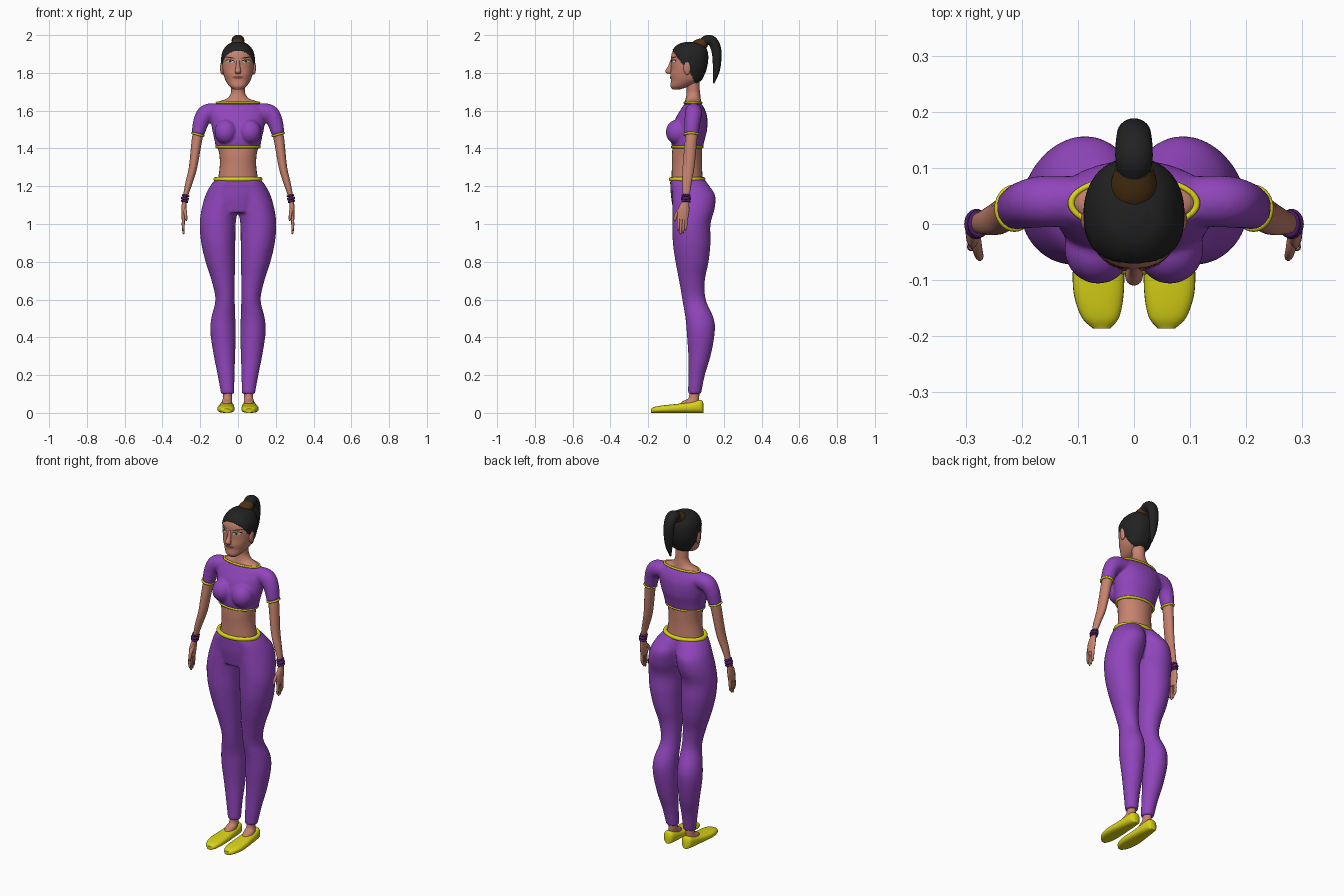
import bpy, bmesh, math
from mathutils import Vector, Matrix
from mathutils.bvhtree import BVHTree

if "Cube" in bpy.data.objects:
    bpy.data.objects.remove(bpy.data.objects["Cube"])

X, Y, Z = Vector((1, 0, 0)), Vector((0, 1, 0)), Vector((0, 0, 1))


def material(name, r, g, b):
    m = bpy.data.materials.new(name)
    m.diffuse_color = (r, g, b, 1)
    m.use_nodes = True
    m.node_tree.nodes["Principled BSDF"].inputs["Base Color"].default_value = m.diffuse_color
    return m


SKIN = material("skin", 0.57, 0.225, 0.155)
PURPLE = material("purple cloth", 0.28, 0.06, 0.5)
YELLOW = material("yellow trim", 0.70, 0.66, 0.008)
HAIR = material("black hair", 0.016, 0.016, 0.016)
BROWN = material("brown hair tie", 0.07, 0.03, 0.006)
BANGLE = material("dark purple bracelet", 0.075, 0.012, 0.13)
EYE = material("pale eye", 0.65, 0.62, 0.35)
LIPS = material("lips", 0.27, 0.07, 0.055)


def spline(rows, sub=6):
    """Catmull-Rom through rows of numbers."""
    v = [Vector(r) for r in rows]
    v = [v[0] * 2 - v[1]] + v + [v[-1] * 2 - v[-2]]
    out = []
    for i in range(1, len(v) - 2):
        a, b, c, d = v[i - 1:i + 3]
        for k in range(sub):
            t = k / sub
            out.append((b * 2 + (c - a) * t + (a * 2 - b * 5 + c * 4 - d) * t * t
                        + (b * 3 - a - c * 3 + d) * t ** 3) * 0.5)
    return out + [v[-2]]


def tube(bm, rows, plane=None, ref=Y, side=1, e=2.0, n=28, sub=6):
    """Loft of rows (x, y, z, a, b), in a fixed plane or square to the path."""
    pts = spline(rows, sub)
    loops = []
    for i, p in enumerate(pts):
        if plane:
            u, w = plane
        else:
            t = (pts[min(i + 1, len(pts) - 1)] - pts[max(i - 1, 0)])
            t = Vector(t[:3]).normalized()
            u = ref.cross(t).normalized()
            w = t.cross(u)
        ring = []
        for k in range(n):
            c, s = math.cos(math.tau * k / n), math.sin(math.tau * k / n)
            c = math.copysign(abs(c) ** (2 / e), c)
            s = math.copysign(abs(s) ** (2 / e), s)
            q = Vector(p[:3]) + u * (c * max(p[3], 0.002)) + w * (s * max(p[4], 0.002))
            ring.append(bm.verts.new((q.x * side, q.y, q.z)))
        loops.append(ring)
    for r0, r1 in zip(loops, loops[1:]):
        for k in range(n):
            bm.faces.new((r0[k], r0[k - 1], r1[k - 1], r1[k]))
    bm.faces.new(loops[0])
    bm.faces.new(loops[-1])


def box_rows(rows):
    """Rows (z, x0, x1, y0, y1) to centre and half sizes."""
    return [((a + b) / 2, (c + d) / 2, z, (b - a) / 2, (d - c) / 2) for z, a, b, c, d in rows]


def ball(bm, pos, size):
    m = Matrix.Translation(pos) @ Matrix.Diagonal((*size, 1))
    bmesh.ops.create_uvsphere(bm, u_segments=24, v_segments=14, radius=1, matrix=m)


def band(bm, pos, a, b, r, tilt=0, side=1, n=48):
    """Elliptical ring of round section, tilted about y."""
    rot = Matrix.Rotation(tilt, 3, 'Y')
    loops = []
    for i in range(n):
        t = math.tau * i / n
        loop = []
        for k in range(8):
            s = math.tau * k / 8
            d = r * math.cos(s)
            q = rot @ Vector(((a + d) * math.cos(t), (b + d) * math.sin(t), r * math.sin(s)))
            q += Vector(pos)
            loop.append(bm.verts.new((q.x * side, q.y, q.z)))
        loops.append(loop)
    for i in range(n):
        for k in range(8):
            bm.faces.new((loops[i - 1][k - 1], loops[i][k - 1], loops[i][k], loops[i - 1][k]))


def finish(name, bm, *mats, voxel=0, smooth=6):
    bmesh.ops.recalc_face_normals(bm, faces=bm.faces)
    me = bpy.data.meshes.new(name)
    bm.to_mesh(me)
    bm.free()
    for m in mats:
        me.materials.append(m)
    me.shade_smooth()
    me.set_sharp_from_angle(angle=math.radians(50))
    ob = bpy.data.objects.new(name, me)
    bpy.context.collection.objects.link(ob)
    if voxel:  # blend overlapping volumes into one garment
        rm = ob.modifiers.new("blend", 'REMESH')
        rm.mode, rm.voxel_size, rm.use_smooth_shade = 'VOXEL', voxel, True
        sm = ob.modifiers.new("soften", 'SMOOTH')
        sm.factor, sm.iterations = 0.5, smooth
    return ob


# Trousers: two legs and a pelvis
LEG = [(.10, .02, .09, .01, .08), (.2, .018, .108, .012, .10), (.3, .015, .128, .012, .13),
       (.42, .012, .146, .004, .152), (.5, .014, .142, -.003, .147), (.6, .017, .12, -.02, .105),
       (.7, .017, .14, -.037, .10), (.8, .015, .172, -.056, .12), (.9, .014, .195, -.07, .13),
       (1.0, .012, .203, -.073, .13), (1.08, .0, .193, -.073, .152), (1.15, -.01, .173, -.072, .155),
       (1.2, -.02, .148, -.076, .125), (1.235, -.03, .122, -.08, .1)]
PELVIS = [(1.06, -.1, .1, -.066, .08), (1.15, -.15, .15, -.08, .1), (1.235, -.122, .122, -.085, .095)]
bm = bmesh.new()
for s in (1, -1):
    tube(bm, box_rows(LEG), (X, Y), side=s)
tube(bm, box_rows(PELVIS), (X, Y))
finish("trousers", bm, PURPLE, voxel=0.008)

# Cropped top: chest, bust and sleeves
CHEST = [(1.405, -.118, .118, -.075, .09), (1.45, -.126, .126, -.08, .1), (1.5, -.137, .137, -.075, .112),
         (1.56, -.147, .147, -.055, .113), (1.6, -.15, .15, -.032, .103), (1.635, -.125, .125, -.01, .085)]
SLEEVE = [(.09, .04, 1.595, .042, .045), (.16, .04, 1.588, .048, .046),
          (.192, .035, 1.55, .043, .043), (.213, .028, 1.475, .034, .038)]
bm = bmesh.new()
tube(bm, box_rows(CHEST), (X, Y))
for s in (1, -1):
    tube(bm, SLEEVE, side=s)
    ball(bm, (.064 * s, -.045, 1.487), (.06, .062, .066))
finish("cropped_top", bm, PURPLE, voxel=0.006)

# Yellow trims
bm = bmesh.new()
band(bm, (0, .007, 1.408), .113, .08, .007)
finish("top_hem", bm, YELLOW)
bm = bmesh.new()
band(bm, (0, .037, 1.642), .112, .045, .006)
finish("neckline_trim", bm, YELLOW)
bm = bmesh.new()
band(bm, (0, .006, 1.237), .118, .085, .012)
finish("waistband", bm, YELLOW)
bm = bmesh.new()
for s in (1, -1):
    band(bm, (.213, .028, 1.474), .031, .036, .006, tilt=-.25, side=s)
finish("sleeve_hems", bm, YELLOW)

# Bare waist and neck
WAIST = [(1.21, -.11, .11, -.078, .09), (1.3, -.097, .097, -.075, .085),
         (1.36, -.098, .098, -.075, .085), (1.42, -.11, .11, -.07, .085)]
bm = bmesh.new()
tube(bm, box_rows(WAIST), (X, Y))
finish("waist", bm, SKIN)
NECK = [(0, .037, 1.61, .117, .045), (0, .037, 1.645, .105, .043), (0, .038, 1.663, .06, .04),
        (0, .039, 1.69, .039, .036), (0, .037, 1.72, .036, .035), (0, .03, 1.79, .037, .038)]
bm = bmesh.new()
tube(bm, NECK, (X, Y))
finish("neck", bm, SKIN)

# Arms, hands and bracelets
ARM = [(.192, .035, 1.55, .03, .032), (.215, .028, 1.46, .028, .032), (.238, .013, 1.3, .022, .031),
       (.262, .004, 1.21, .018, .024), (.282, 0, 1.13, .012, .018), (.287, -.012, 1.075, .013, .03),
       (.288, -.018, 1.025, .01, .028)]
bm = bmesh.new()
for s in (1, -1):
    tube(bm, ARM, side=s)
    for y0, y1, z1 in ((-.039, -.042, .962), (-.025, -.029, .946), (-.011, -.016, .95), (.002, -.003, .965)):
        tube(bm, [(.288, y0, 1.04, .008, .008), (.29, (y0 + y1) / 2, .995, .008, .008),
                  (.288, y1, z1 + .01, .006, .006), (.287, y1, z1, .003, .003)], side=s, n=10, sub=3)
    tube(bm, [(.284, -.015, 1.09, .01, .012), (.279, -.045, 1.06, .009, .01),
              (.275, -.058, 1.03, .007, .008), (.274, -.06, 1.015, .003, .003)], side=s, n=10, sub=3)
finish("arms_and_hands", bm, SKIN)
bm = bmesh.new()
for s in (1, -1):
    for z, x, r in ((1.15, .277, .006), (1.135, .281, .008), (1.12, .283, .006)):
        band(bm, (x, 0, z), .014, .019, r, tilt=-.2, side=s, n=24)
finish("bracelets", bm, BANGLE)

# Ankles and shoes
ANKLE = [(.06, .015, .035, .03, .058), (.058, .025, .06, .027, .045), (.056, .042, .08, .024, .028),
         (.055, .045, .13, .023, .026)]
SHOE = [(.092, .058, .016, .05), (.08, .059, .03, .068), (.04, .06, .037, .062), (0, .061, .04, .054),
        (-.06, .063, .045, .046), (-.12, .063, .045, .04), (-.165, .06, .034, .032), (-.186, .058, .016, .022)]
bm = bmesh.new()
for s in (1, -1):
    tube(bm, ANKLE, (X, Y), side=s)
finish("ankles", bm, SKIN)
bm = bmesh.new()
for s in (1, -1):
    tube(bm, [(x, y, h / 2, w, h / 2) for y, x, w, h in SHOE], (X, Z), side=s, e=2.6)
finish("shoes", bm, YELLOW)

# Head, with the hair as the faces behind the hairline
HEAD = [(1.713, -.024, .024, -.072, -.03), (1.73, -.046, .046, -.082, .02), (1.76, -.066, .066, -.08, .075),
        (1.79, -.076, .076, -.083, .093), (1.82, -.083, .083, -.08, .105), (1.86, -.086, .086, -.08, .113),
        (1.9, -.082, .082, -.076, .113), (1.93, -.068, .068, -.06, .103), (1.95, -.048, .048, -.035, .083),
        (1.96, -.018, .018, 0, .05)]
bm = bmesh.new()
tube(bm, box_rows(HEAD), (X, Y), e=2.2, n=96, sub=8)
bmesh.ops.recalc_face_normals(bm, faces=bm.faces)
surface = BVHTree.FromBMesh(bm)


def is_hair(c):
    if c.z > 1.918:
        return True
    if c.z > 1.86:
        return c.y > -.03 - (c.z - 1.86) * .7
    if c.z > 1.8:
        return c.y > -.03 + (1.86 - c.z) * .9
    return c.z > 1.738 and c.y > .024 + (1.8 - c.z) * .4


for f in bm.faces:
    f.material_index = int(is_hair(f.calc_center_median()))
bm.normal_update()
moves = [(v, v.normal * .004) for v in bm.verts if all(f.material_index for f in v.link_faces)]
for v, d in moves:
    v.co += d
finish("head", bm, SKIN, HAIR)

# Nose and ears
bm = bmesh.new()
tube(bm, [(0, -.073, 1.872, .008, .008), (0, -.083, 1.835, .011, .012), (0, -.092, 1.808, .016, .018),
          (0, -.084, 1.793, .012, .012)], (X, Y), n=16)
finish("nose", bm, SKIN)
bm = bmesh.new()
for s in (1, -1):
    ball(bm, (.084 * s, .006, 1.826), (.011, .019, .036))
finish("ears", bm, SKIN)


def decal(name, mat, x, z, a, b, tilt=0, lift=.002, sides=(1, -1)):
    """Thin oval plate lying on the face."""
    bm = bmesh.new()
    for s in sides:
        loops = []
        for r in (.02, .5, 1):
            loop = []
            for k in range(20):
                t = math.tau * k / 20
                p, q = r * a * math.cos(t), r * b * math.sin(t)
                px, pz = x + p - q * tilt, z + q + p * tilt
                hit = surface.ray_cast(Vector((px * s, -1, pz)), Y)[0]
                loop.append(bm.verts.new((px * s, hit.y - lift, pz)))
            loops.append(loop)
        for r0, r1 in zip(loops, loops[1:]):
            for k in range(20):
                f = bm.faces.new((r0[k - 1], r0[k], r1[k], r1[k - 1]))
                f.normal_update()
        bm.faces.new(loops[0])
    finish(name, bm, mat)


decal("lashes", HAIR, .042, 1.862, .024, .0095, .12, .0015)
decal("eyes", EYE, .042, 1.86, .021, .0065, .12, .0025)
decal("irises", HAIR, .041, 1.86, .006, .006, 0, .0035)
decal("eyebrows", HAIR, .043, 1.881, .026, .003, .15, .002)
decal("mouth", LIPS, 0, 1.776, .029, .008, 0, .003, (1,))

# Ponytail and its tie
bm = bmesh.new()
tube(bm, [(0, .05, 1.925, .04, .046), (0, .07, 1.943, .037, .042), (0, .1, 1.962, .027, .034)], ref=X)
finish("hair_tie", bm, BROWN)
bm = bmesh.new()
tube(bm, [(0, .085, 1.955, .025, .028), (0, .112, 1.973, .027, .033), (0, .138, 1.968, .027, .033),
          (0, .157, 1.935, .027, .031), (0, .164, 1.88, .024, .028), (0, .16, 1.81, .018, .02),
          (0, .146, 1.745, .004, .005)], ref=X)
finish("ponytail", bm, HAIR)
